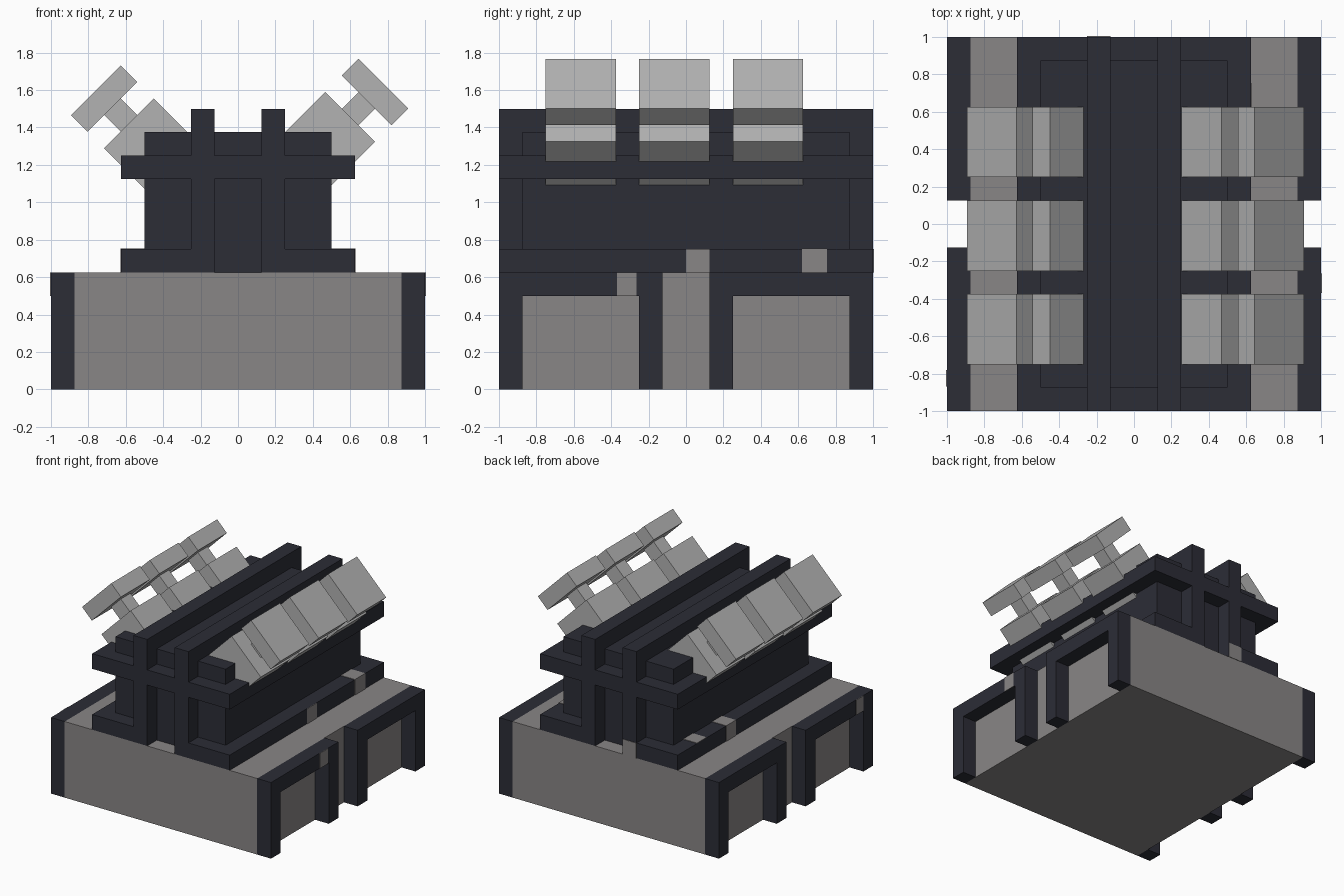
import bpy, math
from mathutils import Matrix, Vector

if "Cube" in bpy.data.objects:
    bpy.data.objects.remove(bpy.data.objects["Cube"])


def material(name, rgb):
    m = bpy.data.materials.new(name)
    m.diffuse_color = (*rgb, 1)
    m.use_nodes = True
    m.node_tree.nodes["Principled BSDF"].inputs["Base Color"].default_value = m.diffuse_color
    return m


DARK = material("dark_iron", (0.025, 0.026, 0.037))
STONE = material("stone_grey", (0.25, 0.238, 0.236))
LIGHT = material("light_grey", (0.45, 0.45, 0.45))


def box(name, x, y, z, mat, turn=None):
    """Box from (min, max) ranges; turn is an optional matrix applied to it."""
    bpy.ops.mesh.primitive_cube_add(size=1)
    ob = bpy.context.object
    ob.name = name
    mid = Vector([(a + b) / 2 for a, b in (x, y, z)])
    size = [b - a for a, b in (x, y, z)] + [1]
    m = Matrix.Translation(mid) @ Matrix.Diagonal(size)
    ob.data.transform(turn @ m if turn else m)
    ob.data.materials.append(mat)
    return ob


def span(side, a, b):
    """Range a..b, mirrored to the given side."""
    return tuple(sorted((side * a, side * b)))


# Base block
box("base", (-.875, .875), (-1, 1), (0, .625), STONE)

# Side frames: two arches of posts and a beam on each side
for sx in (-1, 1):
    x = span(sx, .875, 1)
    for sy in (-1, 1):
        box("frame_outer_post", x, span(sy, .875, 1), (0, .5), DARK)
        box("frame_inner_post", x, span(sy, .125, .25), (0, .5), DARK)
        box("frame_beam", x, span(sy, .125, 1), (.5, .625), DARK)

# Engine body and upper flange
box("body", (-.5, .5), (-.875, .875), (.625, 1.375), DARK)
box("upper_flange", (-.625, .625), (-1, 1), (1.125, 1.25), DARK)

# Lower rails with end returns, and the ribs wrapping the body
for sx in (-1, 1):
    box("lower_rail", span(sx, .5, .625), (-1, 1), (.625, .75), DARK)
    x = span(sx, .125, .25)
    box("top_rib", x, (-1, 1), (1.375, 1.5), DARK)
    for sy in (-1, 1):
        y = span(sy, .875, 1)
        box("rail_return", span(sx, .25, .5), y, (.625, .75), DARK)
        box("end_rib", x, y, (.625, 1.375), DARK)

# Slanted cylinder heads: block, neck and cap along a 45 degree axis
for sx, px, pz in ((1, .60, 1.457), (-1, -.583, 1.422)):
    turn = Matrix.Translation((px, 0, pz)) @ Matrix.Rotation(sx * math.radians(45), 4, 'Y')
    for yc in (-.5625, -.0625, .4375):
        wide = (yc - .1875, yc + .1875)
        box("cylinder_block", (-.1875, .1875), wide, (-.375, 0), LIGHT, turn)
        box("cylinder_neck", (-.0625, .0625), (yc - .0625, yc + .0625), (0, .125), LIGHT, turn)
        box("cylinder_cap", (-.1875, .1875), wide, (.125, .25), LIGHT, turn)

# Worn stone patches as thin plates
T = .004
box("rail_patch", (.625, .625 + T), (0, .125), (.625, .75), STONE)
box("rail_patch", (.5, .625 + T), (.62, .755), (.625, .75 + T), STONE)
box("rail_patch", (-.625 - T, -.5), (.25, .375), (.625, .75 + T), STONE)
box("rail_patch", (-.625, -.5), (.625, .75), (.75, .75 + T), STONE)
box("rib_patch", (-.25, -.125), (1, 1 + T), (.625, .75), STONE)
box("frame_patch", (1, 1 + T), (-.37, -.265), (.5, .625), STONE)
box("frame_patch", (-1 - T, -1), (-.87, -.78), (.5, .625), STONE)
